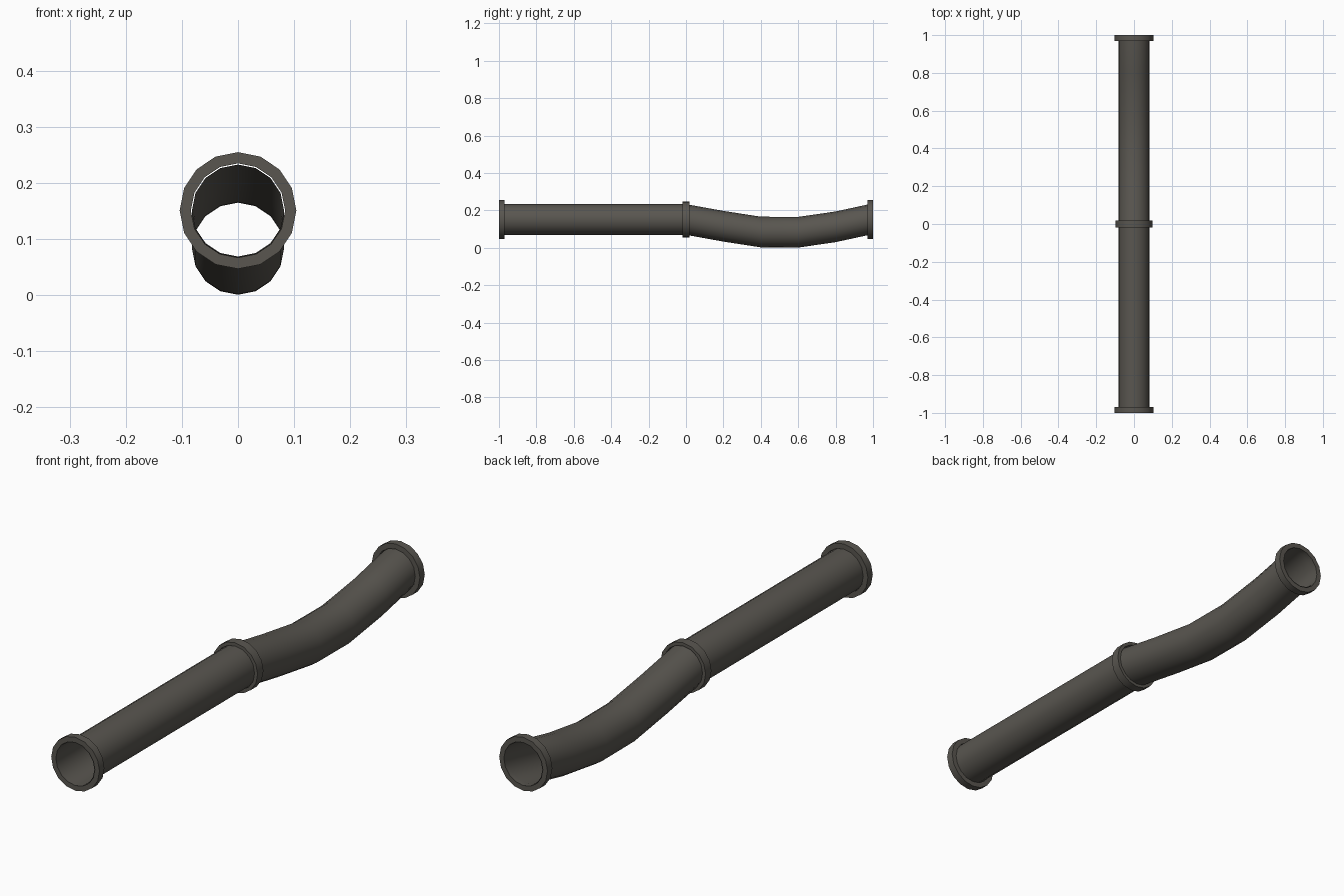
import bpy, bmesh, math

if "Cube" in bpy.data.objects:
    bpy.data.objects.remove(bpy.data.objects["Cube"])

SIDES = 16
CENTRE_Z = 0.151
PIPE_R = 0.082

iron = bpy.data.materials.new("dark iron")
iron.diffuse_color = (0.10, 0.093, 0.08, 1)
iron.use_nodes = True
iron.node_tree.nodes["Principled BSDF"].inputs["Base Color"].default_value = iron.diffuse_color


def sweep(name, stations, closed=False):
    """Skin rings given as (y, centre z, radius); open tube or closed loop."""
    bm = bmesh.new()
    rings = []
    for y, z, r in stations:
        angles = [2 * math.pi * i / SIDES - math.pi / 2 for i in range(SIDES)]
        rings.append([bm.verts.new((r * math.cos(a), y, z + r * math.sin(a)))
                      for a in angles])
    pairs = list(zip(rings, rings[1:]))
    if closed:
        pairs.append((rings[-1], rings[0]))
    for a, b in pairs:
        for i in range(SIDES):
            j = (i + 1) % SIDES
            bm.faces.new((a[j], a[i], b[i], b[j]))
    mesh = bpy.data.meshes.new(name)
    bm.to_mesh(mesh)
    bm.free()
    mesh.materials.append(iron)
    ob = bpy.data.objects.new(name, mesh)
    bpy.context.collection.objects.link(ob)
    bpy.ops.object.select_all(action='DESELECT')
    ob.select_set(True)
    bpy.context.view_layer.objects.active = ob
    bpy.ops.object.shade_smooth_by_angle(angle=math.radians(35))
    return ob


def collar(name, y0, y1, radius):
    """Rectangular-section ring around the pipe."""
    inner = PIPE_R + 0.002
    return sweep(name, [(y0, CENTRE_Z, inner), (y0, CENTRE_Z, radius),
                        (y1, CENTRE_Z, radius), (y1, CENTRE_Z, inner)][::-1][::-1],
                 closed=True)


# Thin-walled pipe: straight half, then the sagging half
sweep("straight_pipe", [(-1, CENTRE_Z, PIPE_R), (0, CENTRE_Z, PIPE_R)])
sag = [(0, 0.151), (0.2, 0.115), (0.4, 0.084), (0.6, 0.083), (0.8, 0.112), (0.98, 0.151), (1, 0.151)]
sweep("bent_pipe", [(y, z, PIPE_R) for y, z in sag])

# End flanges and the middle joint
collar("front_flange", -1, -0.97, 0.104)
collar("back_flange", 0.97, 1, 0.104)
collar("middle_joint", -0.018, 0.018, 0.097)
